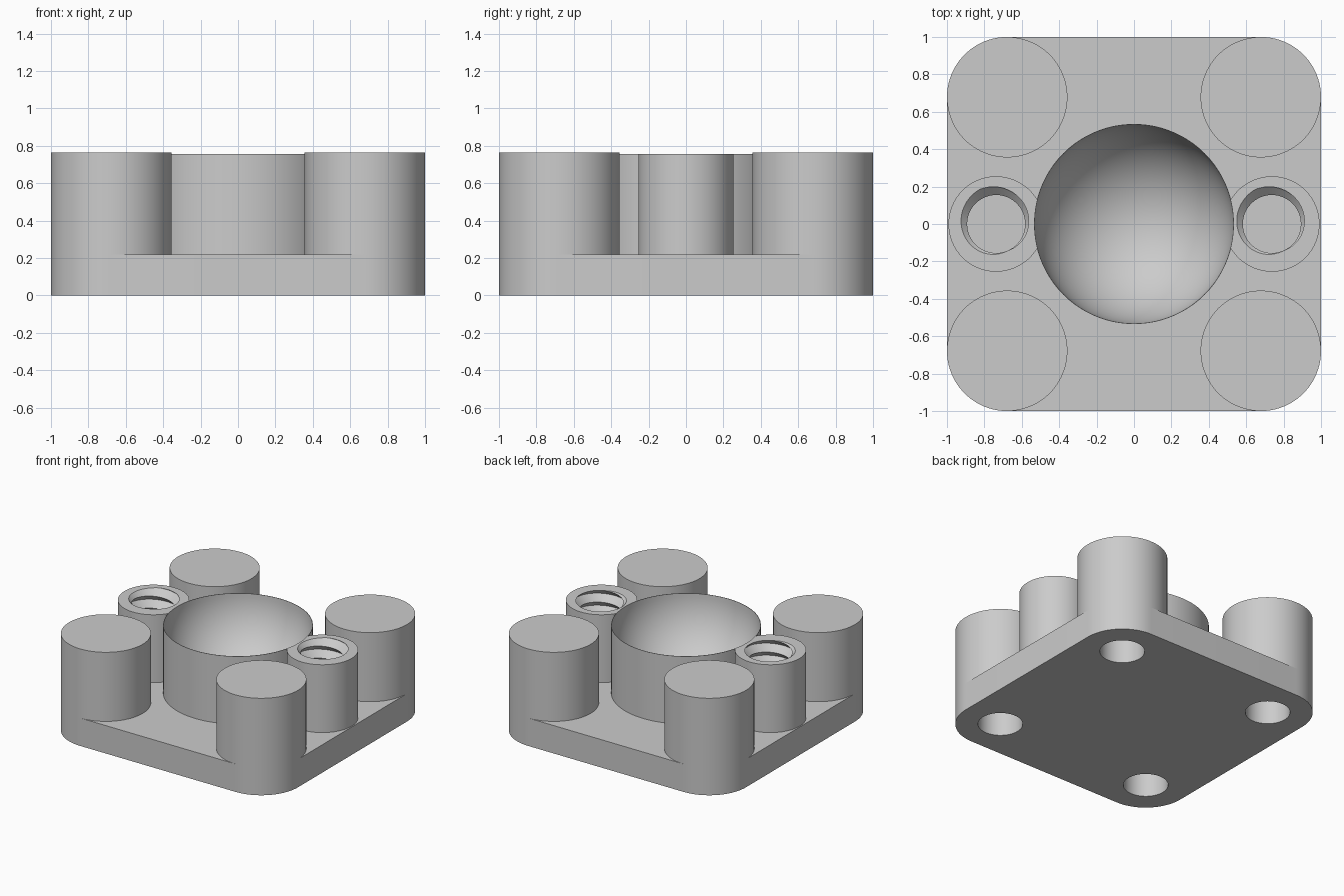
import bpy, bmesh, math
from math import pi, cos, sin

if "Cube" in bpy.data.objects:
    bpy.data.objects.remove(bpy.data.objects["Cube"], do_unlink=True)

PLATE_TOP, POST_TOP, CUP_TOP = 0.22, 0.765, 0.755
POST_R, POST_POS, PIN_R, PIN_TOP = 0.322, 0.678, 0.16, 0.5
CUP_R, BOSS_X, BOSS_R = 0.535, 0.737, 0.255

grey = bpy.data.materials.new("plain grey")
grey.use_nodes = True
grey.diffuse_color = (0.6, 0.6, 0.6, 1)
grey.node_tree.nodes["Principled BSDF"].inputs["Base Color"].default_value = (0.6, 0.6, 0.6, 1)


def finish(name, bm, loc=(0, 0, 0)):
    bmesh.ops.remove_doubles(bm, verts=bm.verts, dist=0.0002)
    bmesh.ops.recalc_face_normals(bm, faces=bm.faces)
    mesh = bpy.data.meshes.new(name)
    bm.to_mesh(mesh)
    bm.free()
    mesh.materials.append(grey)
    ob = bpy.data.objects.new(name, mesh)
    ob.location = loc
    bpy.context.collection.objects.link(ob)
    return ob


def sweep(name, profile, loc=(0, 0, 0), n=96):
    """Turn a closed profile, given as a function of the angle, about z."""
    bm = bmesh.new()
    cols = []
    for i in range(n + 1):
        a = 2 * pi * i / n
        cols.append([bm.verts.new((r * cos(a), r * sin(a), z)) for r, z in profile(a)])
    for c, d in zip(cols, cols[1:]):
        for j in range(len(c) - 1):
            bm.faces.new((c[j], d[j], d[j + 1], c[j + 1]))
    return finish(name, bm, loc)


def cut(ob, cutters):
    for c in cutters:
        mod = ob.modifiers.new("cut", 'BOOLEAN')
        mod.operation, mod.solver, mod.object = 'DIFFERENCE', 'EXACT', c
    bpy.context.view_layer.update()
    dg = bpy.context.evaluated_depsgraph_get()
    mesh = bpy.data.meshes.new_from_object(ob.evaluated_get(dg))
    ob.modifiers.clear()
    ob.data = mesh
    for c in cutters:
        bpy.data.objects.remove(c, do_unlink=True)


def cylinder(r, z0, z1):
    return lambda a: [(0, z0), (r, z0), (r, z1), (0, z1)]


corners = [(x, y, 0) for x in (-POST_POS, POST_POS) for y in (-POST_POS, POST_POS)]
parts = []

# Rounded base plate with a pin hole in each corner
bm = bmesh.new()
outline = []
for q, (sx, sy) in enumerate([(1, 1), (-1, 1), (-1, -1), (1, -1)]):
    for i in range(25):
        a = (q + i / 24) * pi / 2
        outline.append(bm.verts.new((sx * POST_POS + POST_R * cos(a),
                                     sy * POST_POS + POST_R * sin(a), 0)))
base = bm.faces.new(outline)
top = bmesh.ops.extrude_face_region(bm, geom=[base])["geom"]
bmesh.ops.translate(bm, vec=(0, 0, PLATE_TOP),
                    verts=[g for g in top if isinstance(g, bmesh.types.BMVert)])
plate = finish("base_plate", bm)
cut(plate, [sweep("cutter", cylinder(PIN_R, -0.1, PLATE_TOP + 0.1), c) for c in corners])
parts.append(plate)

# Corner posts, hollow from below
post_profile = [(0, PIN_TOP), (PIN_R, PIN_TOP), (PIN_R, PLATE_TOP),
                (POST_R, PLATE_TOP), (POST_R, POST_TOP), (0, POST_TOP)]
for c in corners:
    parts.append(sweep("corner_post", lambda a: post_profile, c))

# Central cup with a hemispherical bowl
BOWL_R = CUP_R - 0.003
bowl = [(BOWL_R * sin(t * pi / 48), CUP_TOP - BOWL_R * cos(t * pi / 48)) for t in range(25)]
parts.append(sweep("bowl_cup", lambda a: bowl + [(CUP_R, CUP_TOP), (CUP_R, PLATE_TOP)], n=128))

# Side bosses with a threaded blind hole
PITCH, MINOR, DEPTH, START = 0.095, 0.155, 0.05, math.radians(115)
FLOOR = PLATE_TOP + 0.01


def threaded(a):
    turn = (a - START) / (2 * pi)
    rows = [(0, FLOOR)]
    for k in range(-16, 4):
        z = min(max(CUP_TOP + PITCH * (k / 2 + turn), FLOOR), CUP_TOP)
        phase = (z - CUP_TOP) / PITCH - turn
        rows.append((MINOR + DEPTH * (1 - 2 * abs(phase - round(phase))), z))
    return rows + [(BOSS_R, CUP_TOP), (BOSS_R, PLATE_TOP), (0, PLATE_TOP)]


for side, x in (("right", -BOSS_X), ("left", BOSS_X)):
    boss = sweep(side + "_threaded_boss", threaded, (x, 0, 0))
    cut(boss, [sweep("cutter", cylinder(CUP_R - 0.001, 0, 1), n=128)])
    parts.append(boss)

# Smooth round walls, crisp edges
bpy.ops.object.select_all(action='DESELECT')
for ob in parts:
    ob.select_set(True)
bpy.context.view_layer.objects.active = plate
bpy.ops.object.shade_smooth_by_angle(angle=math.radians(30))
